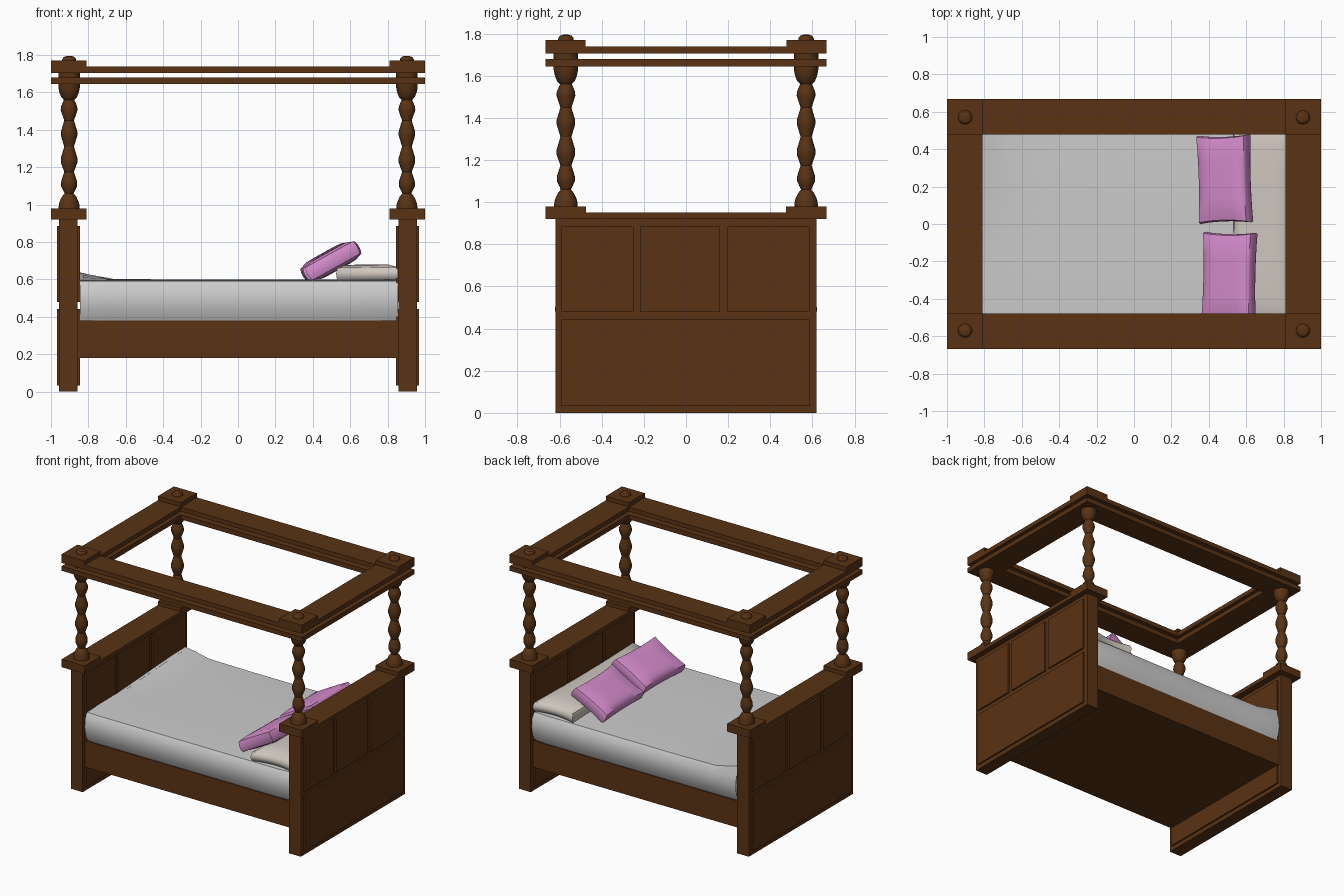
import bpy, bmesh, math
from mathutils import Matrix, Vector

if "Cube" in bpy.data.objects:
    bpy.data.objects.remove(bpy.data.objects["Cube"])


def material(name, rgb):
    m = bpy.data.materials.new(name)
    m.diffuse_color = (*rgb, 1)
    m.use_nodes = True
    m.node_tree.nodes["Principled BSDF"].inputs["Base Color"].default_value = m.diffuse_color
    return m


WOOD = material("dark_wood", (0.10, 0.033, 0.007))
PINK = material("pink_cloth", (0.66, 0.26, 0.60))
CREAM = material("cream_cloth", (0.62, 0.57, 0.52))


def finish(name, bm, mat=None, smooth=None):
    bmesh.ops.recalc_face_normals(bm, faces=bm.faces)
    me = bpy.data.meshes.new(name)
    bm.to_mesh(me)
    bm.free()
    ob = bpy.data.objects.new(name, me)
    bpy.context.collection.objects.link(ob)
    if mat:
        me.materials.append(mat)
    if smooth:
        bpy.ops.object.select_all(action='DESELECT')
        ob.select_set(True)
        bpy.context.view_layer.objects.active = ob
        bpy.ops.object.shade_smooth_by_angle(angle=math.radians(smooth))
    return ob


def box(name, x, y, z, mat=WOOD):
    """Box from (min, max) ranges."""
    bm = bmesh.new()
    size = [r[1] - r[0] for r in (x, y, z)]
    mid = [(r[1] + r[0]) / 2 for r in (x, y, z)]
    bmesh.ops.create_cube(bm, size=1, matrix=Matrix.Translation(mid) @ Matrix.Diagonal((*size, 1)))
    return finish(name, bm, mat)


def lathe(name, profile, loc, sides=16):
    bm = bmesh.new()
    rings = []
    for r, z in profile:
        rings.append([bm.verts.new((loc[0] + r * math.cos(2 * math.pi * i / sides),
                                    loc[1] + r * math.sin(2 * math.pi * i / sides), z))
                      for i in range(sides)])
    for a, b in zip(rings, rings[1:]):
        for i in range(sides):
            j = (i + 1) % sides
            bm.faces.new((a[i], a[j], b[j], b[i]))
    bm.faces.new(rings[0][::-1])
    bm.faces.new(rings[-1])
    return finish(name, bm, WOOD, 30)


def pillow(name, size, loc, tilt, turn, mat, pinch):
    """Subdivided box, thinner at the rim and with slightly drawn-in sides."""
    bm = bmesh.new()
    bmesh.ops.create_cube(bm, size=2)
    bmesh.ops.subdivide_edges(bm, edges=bm.edges[:], cuts=7, use_grid_fill=True)
    M = (Matrix.Translation(loc) @ Matrix.Rotation(turn, 4, 'Z') @ Matrix.Rotation(-tilt, 4, 'Y')
         @ Matrix.Diagonal((*[s / 2 for s in size], 1)))
    for v in bm.verts:
        u, t, w = v.co
        rim = max(abs(u), abs(t)) ** 6
        v.co = M @ Vector((u * (1 - 0.05 * (1 - t * t) - 0.05 * w * w),
                           t * (1 - 0.04 * (1 - u * u) - 0.03 * w * w),
                           w * (1 - pinch * rim)))
    return finish(name, bm, mat, 50)


# Headboard and footboard: core board, raised panels on both faces, top rail and corner blocks
panels = [((-0.59, 0.585), (0.033, 0.443)), ((-0.59, -0.25), (0.48, 0.885)),
          ((-0.215, 0.158), (0.48, 0.885)), ((0.196, 0.585), (0.48, 0.885))]


def span(s, a, b):
    return tuple(sorted((s * a, s * b)))


for s, end in ((-1, "footboard"), (1, "headboard")):
    box(end, span(s, 0.858, 0.957), (-0.62, 0.62), (0, 0.92))
    for i, (py, pz) in enumerate(panels):
        box(f"{end}_panel_{i}", span(s, 0.846, 0.969), py, pz)
    box(f"{end}_top_rail", span(s, 0.81, 1.0), (-0.475, 0.475), (0.92, 0.95))
    box(f"canopy_upper_end_{end}", span(s, 0.81, 1.0), (-0.478, 0.478), (1.705, 1.738))
    box(f"canopy_lower_end_{end}", span(s, 0.81, 1.0), (-0.478, 0.478), (1.645, 1.68))

# Canopy long rails, running over the full length
for t, side in ((-1, "front"), (1, "back")):
    box(f"canopy_lower_{side}", (-1, 1), span(t, 0.478, 0.667), (1.645, 1.68))
    box(f"canopy_upper_{side}", (-0.81, 0.81), span(t, 0.478, 0.667), (1.705, 1.738))

# Turned posts with corner blocks and finials
turning = [(0.056, 0.98), (0.055, 1.0), (0.049, 1.02), (0.038, 1.043), (0.024, 1.06),
           (0.043, 1.10), (0.042, 1.125), (0.026, 1.175), (0.044, 1.225), (0.044, 1.25),
           (0.026, 1.31), (0.044, 1.37), (0.044, 1.39), (0.026, 1.45), (0.045, 1.505),
           (0.043, 1.525), (0.028, 1.56), (0.042, 1.575), (0.052, 1.60), (0.058, 1.63), (0.058, 1.71)]
finial = [(0.038, 1.765), (0.036, 1.78), (0.028, 1.79), (0.012, 1.795)]
for s, a in ((-1, "left"), (1, "right")):
    for t, b in ((-1, "front"), (1, "back")):
        tag = f"{b}_{a}"
        box(f"end_block_{tag}", span(s, 0.81, 1.0), span(t, 0.475, 0.667), (0.92, 0.98))
        box(f"canopy_block_{tag}", span(s, 0.81, 1.0), span(t, 0.478, 0.667), (1.705, 1.77))
        lathe(f"post_{tag}", turning, (s * 0.903, t * 0.57))
        lathe(f"finial_{tag}", finial, (s * 0.903, t * 0.57))

# Bed base
box("bed_base", (-0.86, 0.86), (-0.595, 0.595), (0.18, 0.38))

# Mattress with cover: side profile lofted along x, lifted at the back foot corner
half = [(0.585, 0.375), (0.612, 0.43), (0.622, 0.49), (0.615, 0.555), (0.59, 0.592),
        (0.45, 0.598), (0.22, 0.6)]
section = [(-y, z) for y, z in half] + [(0, 0.6)] + [(y, z) for y, z in reversed(half)]
bm = bmesh.new()
loops = []
for x, k in ((-0.825, 0.975), (-0.845, 0.99), (-0.75, 1), (-0.66, 1), (-0.3, 1), (0.1, 1), (0.5, 1), (0.75, 1), (0.855, 0.985)):
    lift = 0.045 * max(0, (-0.64 - x) / 0.2)
    loops.append([bm.verts.new((x, y * k, z + (lift * max(0, y + 0.2) / 0.8 if z > 0.58 else 0)))
                  for y, z in section])
n = len(section)
for a, b in zip(loops, loops[1:]):
    for i in range(n):
        j = (i + 1) % n
        bm.faces.new((a[i], a[j], b[j], b[i]))
bm.faces.new(loops[0])
bm.faces.new(loops[-1])
finish("mattress", bm, None, 35)

# Long cream pillow and two pink cushions leaning on it
pillow("long_pillow", (0.33, 1.2, 0.10), (0.69, 0.0, 0.63), math.radians(1), 0, CREAM, 0.3)
pillow("cushion_back", (0.305, 0.47, 0.11), (0.485, 0.24, 0.695), math.radians(29), 0.03, PINK, 0.3)
pillow("cushion_front", (0.305, 0.47, 0.11), (0.51, -0.28, 0.70), math.radians(29), -0.02, PINK, 0.3)
